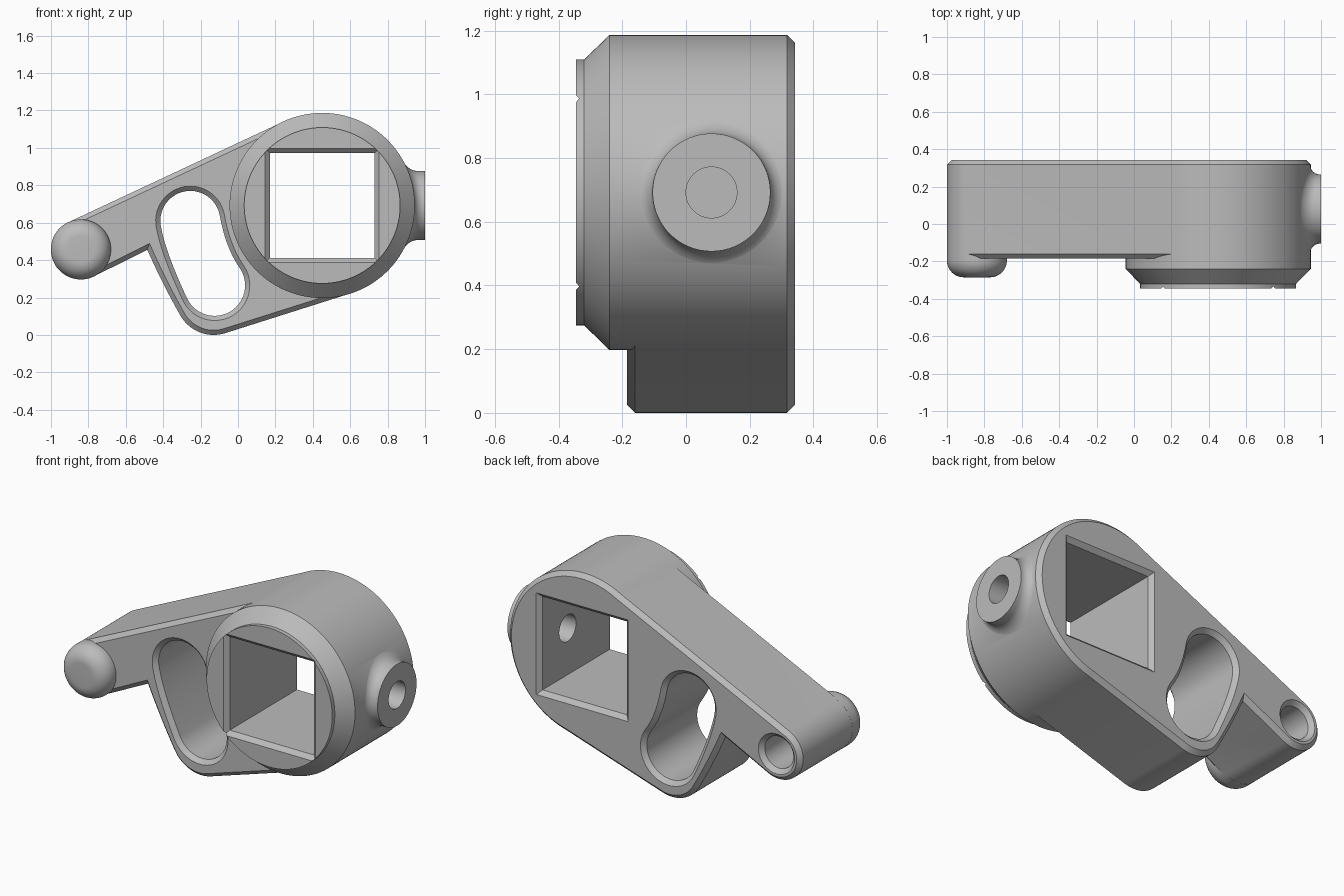
import bpy, bmesh
from math import sin, cos, pi, radians, acos, atan2, hypot, sqrt
from mathutils import Vector

if "Cube" in bpy.data.objects:
    bpy.data.objects.remove(bpy.data.objects["Cube"])

grey = bpy.data.materials.new("plain grey")
grey.use_nodes = True
grey.diffuse_color = (0.5, 0.5, 0.5, 1)
grey.node_tree.nodes["Principled BSDF"].inputs["Base Color"].default_value = (0.5, 0.5, 0.5, 1)

HUB, HUB_R = Vector((0.45, 0.692)), 0.495
TIP, TIP_R = Vector((-0.84, 0.457)), 0.16
LOBE, LOBE_R = Vector((-0.13, 0.205)), 0.205
FRONT, BACK, C = -0.185, 0.342, 0.025   # arm faces and chamfer size


def loft(name, rings):
    """Closed solid through a stack of equal rings."""
    bm = bmesh.new()
    loops = [[bm.verts.new(p) for p in ring] for ring in rings]
    n = len(loops[0])
    for a, b in zip(loops, loops[1:]):
        for i in range(n):
            j = (i + 1) % n
            bm.faces.new((a[i], a[j], b[j], b[i]))
    bm.faces.new(loops[0])
    bm.faces.new(loops[-1])
    bmesh.ops.recalc_face_normals(bm, faces=bm.faces)
    mesh = bpy.data.meshes.new(name)
    bm.to_mesh(mesh)
    bm.free()
    mesh.materials.append(grey)
    ob = bpy.data.objects.new(name, mesh)
    bpy.context.collection.objects.link(ob)
    return ob


def polar(c, r, a):
    return c + r * Vector((cos(a), sin(a)))


def arc(c, r, a, b, n):
    return [polar(c, r, a + (b - a) * i / n) for i in range(n + 1)]


def quad(a, b, c, n=12):
    """Inner points of a quadratic curve."""
    return [a * (1 - t) ** 2 + b * 2 * t * (1 - t) + c * t * t
            for t in (i / n for i in range(1, n))]


def offset(pts, d):
    """Grow a counter-clockwise outline by d with mitred corners."""
    out = []
    for i, p in enumerate(pts):
        u = (p - pts[i - 1]).normalized()
        v = (pts[(i + 1) % len(pts)] - p).normalized()
        m, k = Vector((u.y, -u.x)), Vector((v.y, -v.x))
        out.append(p + (m + k) * d / (1 + m.dot(k)))
    return out


def prism(name, pts, layers):
    return loft(name, [[(p.x, y, p.y) for p in offset(pts, d)] for y, d in layers])


def lathe_y(name, c, profile, n=96):
    return loft(name, [[(c.x + r * cos(2 * pi * i / n), y, c.y + r * sin(2 * pi * i / n))
                        for i in range(n)] for y, r in profile])


def tangent(c, r, side):
    """Normal angle of the common outer tangent of the hub and another circle."""
    d = c - HUB
    return (atan2(d.y, d.x) + side * acos((HUB_R - r) / hypot(d.x, d.y))) % (2 * pi)


def boolean(target, tool, operation):
    mod = target.modifiers.new(tool.name, 'BOOLEAN')
    mod.object, mod.operation, mod.solver = tool, operation, 'EXACT'
    bpy.context.view_layer.objects.active = target
    bpy.ops.object.modifier_apply(modifier=mod.name)
    bpy.data.objects.remove(tool)


# Round hub with a sloped collar on the front
body = lathe_y("lever_body", HUB, [(-0.345, 0.417), (-0.32, 0.417), (-0.24, HUB_R),
                                   (BACK - C, HUB_R), (BACK, HUB_R - C)], 128)

# Lever arm: tip, notch and lower lobe
top, low = tangent(TIP, TIP_R, -1), tangent(LOBE, LOBE_R, 1)
tip = arc(TIP, TIP_R, top, radians(296), 32)
lobe = arc(LOBE, LOBE_R, radians(210), low, 24)
notch = Vector((-0.485, 0.455))
outline = ([polar(HUB, HUB_R - 0.001, top)] + tip + [notch]
           + quad(notch, Vector((-0.406, 0.276)), lobe[0]) + lobe
           + [polar(HUB, HUB_R - 0.001, low)])
arm = prism("arm", outline, [(FRONT, -C), (FRONT + C, 0), (BACK - C, 0), (BACK, -C)])
boolean(body, arm, 'UNION')

# Rounded knob on the tip
dome = [(-0.195 - 0.09 * sin(a), 0.0705 + 0.09 * cos(a))
        for a in (pi / 2 * i / 12 for i in range(13))]
boolean(body, lathe_y("knob", TIP, [(-0.15, TIP_R + 0.0005)] + dome), 'UNION')

# Side boss, filleted onto the curved hub
BY, BR, N = 0.08, 0.185, 64


def boss_ring(r, x=None, lift=0):
    ring = []
    for i in range(N):
        y, z = r * cos(2 * pi * i / N), r * sin(2 * pi * i / N)
        base = HUB.x + sqrt(HUB_R ** 2 - z * z) + lift - 0.002
        ring.append((base if x is None else x, BY + y, HUB.y + z))
    return ring


fillet = [boss_ring(BR + 0.05 * (1 - sin(a)), None, 0.05 * (1 - cos(a)))
          for a in (pi / 2 * i / 10 for i in range(11))]
boss = loft("boss", [boss_ring(BR + 0.05, 0.8)] + fillet + [boss_ring(BR, 1.0)])
boolean(body, boss, 'UNION')

# Square socket through the hub
E = 0.003   # cutters overshoot the faces a little
s = 0.28
square = [HUB + Vector(v) for v in ((-s, -s), (s, -s), (s, s), (-s, s))]
cut = prism("socket", square, [(-0.345 - E, C + E), (-0.32, 0), (BACK - C, 0), (BACK + E, C + E)])
boolean(body, cut, 'DIFFERENCE')

# Bean-shaped window through the arm
upper = arc(Vector((-0.255, 0.61)), 0.16, radians(10), radians(190), 28)
lower = arc(Vector((-0.125, 0.265)), 0.163, radians(205), radians(395), 28)
bean = (upper + quad(upper[-1], Vector((-0.39, 0.448)), lower[0])
        + lower + quad(lower[-1], Vector((-0.067, 0.468)), upper[0]))
cut = prism("window", bean, [(FRONT - E, C + E), (FRONT + C, 0), (BACK - C, 0), (BACK + E, C + E)])
boolean(body, cut, 'DIFFERENCE')

# Blind hole in the back of the tip
cut = lathe_y("tip_hole", TIP, [(-0.05, 0.095), (BACK - C, 0.095), (BACK + E, 0.095 + C + E)], 48)
boolean(body, cut, 'DIFFERENCE')

# Screw hole from the boss into the socket
cut = loft("screw_hole", [boss_ring(0.08, 0.6), boss_ring(0.08, 1.1)])
boolean(body, cut, 'DIFFERENCE')

bpy.ops.object.select_all(action='DESELECT')
body.select_set(True)
bpy.context.view_layer.objects.active = body
bpy.ops.object.shade_smooth_by_angle(angle=radians(25))
